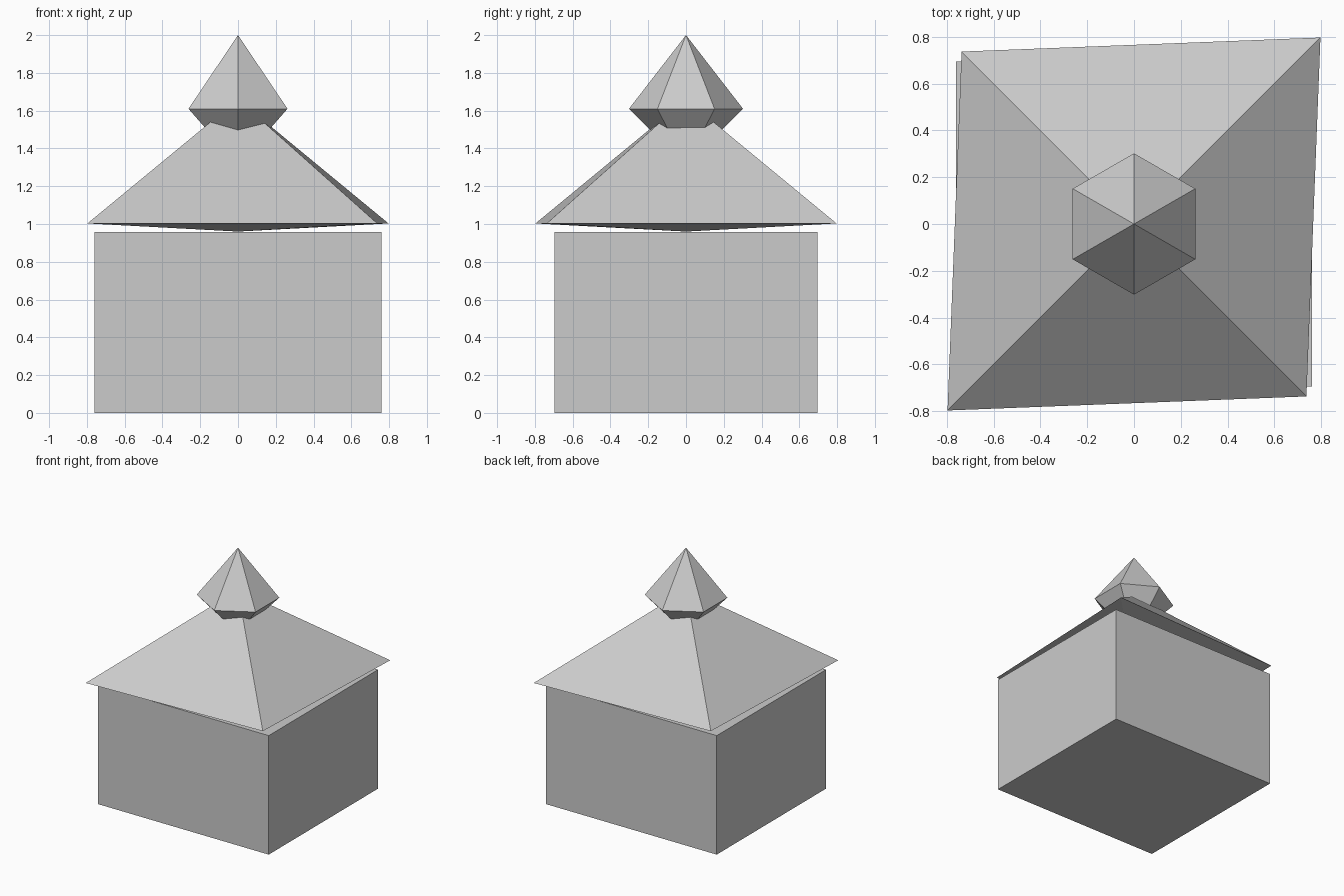
import bpy
import bmesh

if "Cube" in bpy.data.objects:
    bpy.data.objects.remove(bpy.data.objects["Cube"], do_unlink=True)

# One plain grey for the whole building
GREY = (0.6, 0.6, 0.6, 1.0)
stone = bpy.data.materials.new("plain_grey")
stone.use_nodes = True
stone.diffuse_color = GREY
stone.node_tree.nodes["Principled BSDF"].inputs["Base Color"].default_value = GREY


def add_object(name, bm):
    bmesh.ops.recalc_face_normals(bm, faces=bm.faces)
    mesh = bpy.data.meshes.new(name)
    bm.to_mesh(mesh)
    bm.free()
    mesh.materials.append(stone)
    obj = bpy.data.objects.new(name, mesh)
    bpy.context.collection.objects.link(obj)
    return obj


def double_pyramid(name, ring, z_ring, z_top, z_bottom):
    """Closed solid: one ring of corners joined to a top and a bottom point."""
    bm = bmesh.new()
    corners = [bm.verts.new((x, y, z_ring)) for x, y in ring]
    for z in (z_top, z_bottom):
        tip = bm.verts.new((0, 0, z))
        for a, b in zip(corners, corners[1:] + corners[:1]):
            bm.faces.new((a, b, tip))
    return add_object(name, bm)


# Walls: a plain closed box
bm = bmesh.new()
bmesh.ops.create_cube(bm, size=1)
bmesh.ops.scale(bm, vec=(1.52, 1.39, 0.957), verts=bm.verts)
bmesh.ops.translate(bm, vec=(0, 0, 0.957 / 2), verts=bm.verts)
add_object("walls", bm)

# Roof: slightly skewed square with a shallow pointed underside
far, near = 0.797, 0.737
double_pyramid("roof", [(-far, -far), (near, -near), (far, far), (-near, near)],
               1.003, 1.66, 0.96)

# Finial: six-sided spike whose lower point sinks into the roof
r, h = 0.302, 0.262
double_pyramid("finial", [(0, -r), (h, -r / 2), (h, r / 2),
                          (0, r), (-h, r / 2), (-h, -r / 2)],
               1.61, 2.0, 1.31)
